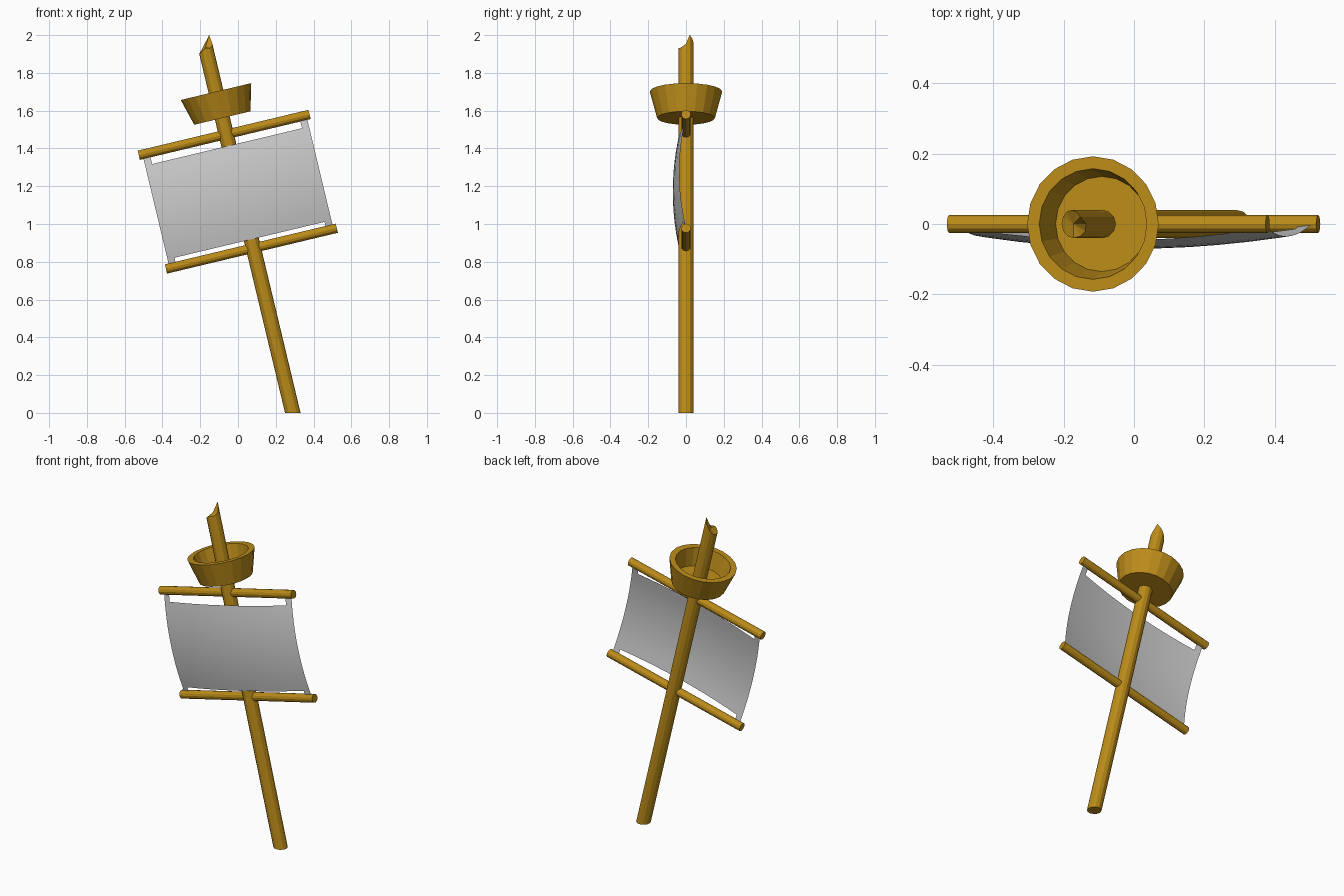
import bpy, bmesh, math
from mathutils import Matrix, Vector

if "Cube" in bpy.data.objects:
    bpy.data.objects.remove(bpy.data.objects["Cube"])

TILT = math.radians(13.44)
# Leaning frame: local z runs up the mast, local x runs along the yards
LEAN = Matrix.Translation((0.29, 0, 0)) @ Matrix.Rotation(-TILT, 4, 'Y')

wood = bpy.data.materials.new("wood")
wood.diffuse_color = (0.5, 0.26, 0.01, 1)
wood.use_nodes = True
wood.node_tree.nodes["Principled BSDF"].inputs["Base Color"].default_value = wood.diffuse_color


def finish(name, bm, mat=None, fix=True):
    if fix:
        bmesh.ops.recalc_face_normals(bm, faces=bm.faces[:])
    bm.transform(LEAN)
    me = bpy.data.meshes.new(name)
    bm.to_mesh(me)
    bm.free()
    ob = bpy.data.objects.new(name, me)
    bpy.context.collection.objects.link(ob)
    if mat:
        me.materials.append(mat)
    return ob


def bridge(bm, a, b):
    n = len(a)
    for i in range(n):
        j = (i + 1) % n
        bm.faces.new((a[i], a[j], b[j], b[i]))


# Mast: cut level at the ground, splintered at the top
bm = bmesh.new()
R = 0.04
splinter = [2.0, 2.05, 2.03, 2.01, 1.985, 1.97, 1.965, 1.967, 1.975, 1.985, 1.98, 1.985]
low, high = [], []
for i, top in enumerate(splinter):
    a = math.tau * i / len(splinter)
    x, y = R * math.cos(a), R * math.sin(a)
    low.append(bm.verts.new((x, y, -x * math.tan(TILT))))
    high.append(bm.verts.new((x, y, top)))
bridge(bm, low, high)
bm.faces.new(low[::-1])
tip = bm.verts.new((0, 0, 1.99))
for i in range(len(high)):
    bm.faces.new((high[i], high[(i + 1) % len(high)], tip))
finish("mast", bm, wood)

# Lookout basket: lathed profile with a recessed floor
bm = bmesh.new()
rings = []
for r, z in [(0.153, 1.605), (0.192, 1.749), (0.157, 1.749), (0.135, 1.64)]:
    rings.append([bm.verts.new((r * math.cos(math.tau * i / 20), r * math.sin(math.tau * i / 20), z))
                  for i in range(20)])
for a, b in zip(rings, rings[1:]):
    bridge(bm, a, b)
bm.faces.new(rings[0][::-1])
bm.faces.new(rings[-1])
finish("lookout_basket", bm, wood)

# Two yards across the mast
for name, z in (("upper_yard", 1.516), ("lower_yard", 0.897)):
    bm = bmesh.new()
    m = Matrix.Translation((-0.011, 0, z)) @ Matrix.Rotation(math.pi / 2, 4, 'Y')
    bmesh.ops.create_cone(bm, cap_ends=True, segments=12, radius1=0.025, radius2=0.025,
                          depth=0.93, matrix=m)
    finish(name, bm, wood)

# Sail: bulging sheet with a tab at each corner
N = 10
HALF_W, TAB_W, HALF_H = 0.446, 0.038, 0.30
in_w = HALF_W - TAB_W
us = [-HALF_W] + [-in_w + 2 * in_w * i / N for i in range(N + 1)] + [HALF_W]
vs = [-HALF_H] + [-0.262 + 0.51 * i / N for i in range(N + 1)] + [HALF_H]
bm = bmesh.new()
grid = [[bm.verts.new((u - 0.01,
                       -0.035 * (1 - (u / HALF_W) ** 2) - 0.035 * (1 - (v / HALF_H) ** 2),
                       1.2065 + v)) for u in us] for v in vs]
last = N + 1
for r in range(last + 1):
    for c in range(last + 1):
        if r in (0, last) and c not in (0, last):
            continue
        bm.faces.new((grid[r][c], grid[r][c + 1], grid[r + 1][c + 1], grid[r + 1][c]))
loose = [v for v in bm.verts if not v.link_faces]
bmesh.ops.delete(bm, geom=loose, context='VERTS')
sail = finish("sail", bm, fix=False)
for p in sail.data.polygons:
    p.use_smooth = True
